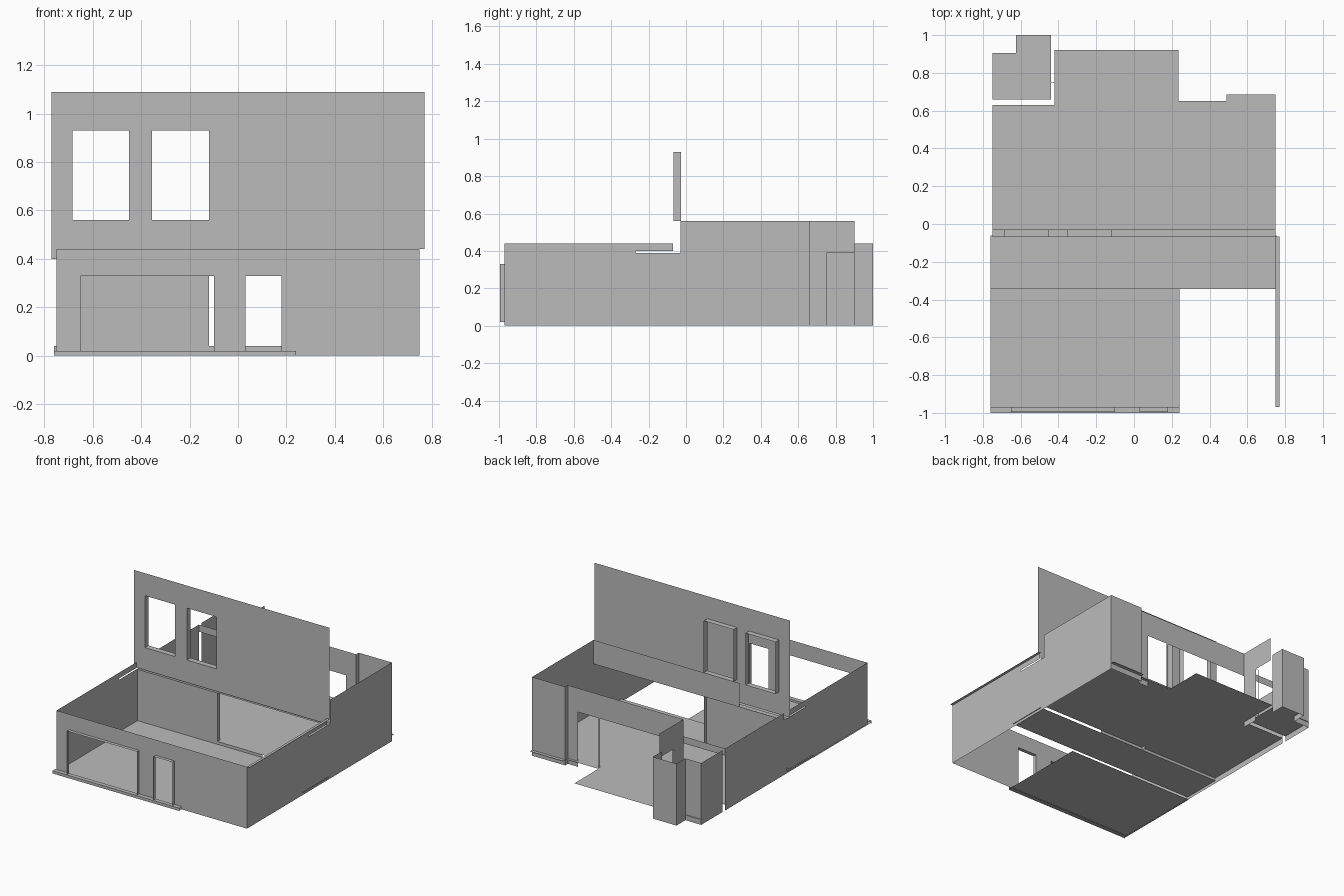
import bpy, bmesh

if "Cube" in bpy.data.objects:
    bpy.data.objects.remove(bpy.data.objects["Cube"])

GREY = bpy.data.materials.new("plaster_grey")
GREY.diffuse_color = (0.5, 0.5, 0.5, 1)
GREY.use_nodes = True
GREY.node_tree.nodes["Principled BSDF"].inputs["Base Color"].default_value = GREY.diffuse_color


def make(name, quads):
    """Build one object from a list of quads (each four points)."""
    bm = bmesh.new()
    for q in quads:
        bm.faces.new([bm.verts.new(p) for p in q])
    bmesh.ops.remove_doubles(bm, verts=bm.verts, dist=1e-5)
    me = bpy.data.meshes.new(name)
    bm.to_mesh(me)
    bm.free()
    me.materials.append(GREY)
    ob = bpy.data.objects.new(name, me)
    bpy.context.collection.objects.link(ob)
    return ob


def place(axis, c, a, b):
    return {"x": (c, a, b), "y": (a, c, b), "z": (a, b, c)}[axis]


def panel(name, axis, c, rect, holes=()):
    """Thin flat panel across an axis; rect and holes are (a0, b0, a1, b1)."""
    boxes = [rect, *holes]
    aa = sorted({v for r in boxes for v in (r[0], r[2])})
    bb = sorted({v for r in boxes for v in (r[1], r[3])})
    quads = []
    for a0, a1 in zip(aa, aa[1:]):
        for b0, b1 in zip(bb, bb[1:]):
            ma, mb = (a0 + a1) / 2, (b0 + b1) / 2
            if any(h[0] < ma < h[2] and h[1] < mb < h[3] for h in holes):
                continue
            q = [place(axis, c, *p) for p in ((a0, b0), (a1, b0), (a1, b1), (a0, b1))]
            quads.append(q[::-1] if axis == "y" and c > 0 else q)
    return make(name, quads)


def reveal(name, hole, y0, y1):
    """Lining of an opening, running from y0 to y1."""
    x0, z0, x1, z1 = hole
    ring = [(x0, z0), (x1, z0), (x1, z1), (x0, z1)]
    quads = []
    for i in range(4):
        (xa, za), (xb, zb) = ring[i], ring[(i + 1) % 4]
        quads.append([(xa, y0, za), (xb, y0, zb), (xb, y1, zb), (xa, y1, za)])
    make(name, quads)


# floors, stepping up towards the back
panel("front_floor", "z", 0.005, (-0.76, -1.0, 0.24, -0.345))
panel("middle_floor", "z", 0.02, (-0.76, -0.345, 0.755, -0.06))
panel("left_room_floor", "z", 0.04, (-0.75, -0.06, -0.42, 0.63))
panel("patio_floor", "z", 0.04, (-0.42, -0.06, 0.235, 0.92))
panel("right_room_floor", "z", 0.04, (0.235, -0.06, 0.75, 0.685), [(0.235, 0.65, 0.49, 0.685)])
panel("alcove_floor", "z", 0.04, (-0.75, 0.66, -0.44, 1.0), [(-0.75, 0.905, -0.625, 1.0)])
panel("front_step", "y", -1.0, (-0.76, 0, 0.24, 0.02))
panel("front_step_top", "z", 0.02, (-0.76, -1.0, 0.24, -0.97))
panel("middle_step", "y", -0.06, (-0.76, 0.02, 0.235, 0.04))

# lower front wall with garage and door openings
garage, door = (-0.65, 0.02, -0.10, 0.33), (0.03, 0.02, 0.18, 0.33)
panel("front_wall", "y", -0.97, (-0.75, 0, 0.75, 0.44), [garage, door])
reveal("garage_reveal", garage, -0.995, -0.97)
reveal("door_reveal", door, -0.995, -0.97)

# front parts of the side walls, with the slot for the upper floor
slots = [(-0.27, 0.39, -0.07, 0.40), (-0.07, 0.39, -0.03, 0.44)]
panel("right_front_wall", "x", 0.75, (-0.97, 0, -0.03, 0.44), slots)
panel("left_front_wall", "x", -0.75, (-0.97, 0, -0.06, 0.44), slots)
panel("right_wall_ledge", "z", 0.44, (0.75, -0.97, 0.77, -0.065))

# upper wall with two windows
windows = [(-0.685, 0.56, -0.45, 0.93), (-0.355, 0.56, -0.12, 0.93)]
panel("upper_wall", "y", -0.068, (-0.77, 0.40, 0.77, 1.09), windows + [(0.75, 0.40, 0.77, 0.44)])
for i, w in enumerate(windows):
    reveal(f"window_reveal_{i + 1}", w, -0.068, -0.028)

# inner partition and the beam over the rooms behind
panel("inner_wall", "y", -0.06, (-0.75, 0.02, -0.12, 0.39))
panel("inner_wall_end", "x", -0.12, (-0.06, 0.02, -0.03, 0.39))
panel("inner_beam", "y", -0.03, (-0.40, 0.39, 0.75, 0.56))
panel("inner_beam_soffit", "z", 0.39, (-0.75, -0.068, 0.75, -0.03))

# rear side walls
panel("right_rear_wall", "x", 0.75, (-0.03, 0, 0.66, 0.56))
panel("left_rear_wall", "x", -0.75, (-0.03, 0, 0.63, 0.44))

# rear wall with wide opening, post and stepped bay
panel("rear_wall", "y", 0.63, (-0.42, 0, 0.49, 0.56), [(-0.42, 0, 0.41, 0.39)])
panel("rear_post", "y", 0.63, (0.235, 0.04, 0.25, 0.39))
panel("rear_bay_side", "x", 0.49, (0.63, 0, 0.66, 0.56))
panel("rear_bay_wall", "y", 0.66, (0.49, 0, 0.75, 0.56))

# alcove at the rear left
panel("patio_side_wall", "x", -0.42, (0.63, 0, 0.90, 0.56), [(0.75, 0, 0.90, 0.39)])
panel("alcove_lintel", "y", 0.63, (-0.75, 0.39, -0.42, 0.44))
panel("alcove_left_wall", "x", -0.75, (0.66, 0, 0.90, 0.44))
panel("alcove_rear_wall", "y", 0.90, (-0.75, 0, -0.625, 0.44))
panel("alcove_bay_left", "x", -0.625, (0.90, 0, 1.0, 0.44))
panel("alcove_bay_rear", "y", 1.0, (-0.625, 0, -0.44, 0.44))
panel("alcove_bay_right", "x", -0.44, (0.90, 0, 1.0, 0.44))
reveal("alcove_opening_top", (-0.44, 0.04, -0.42, 0.39), 0.75, 0.752)
